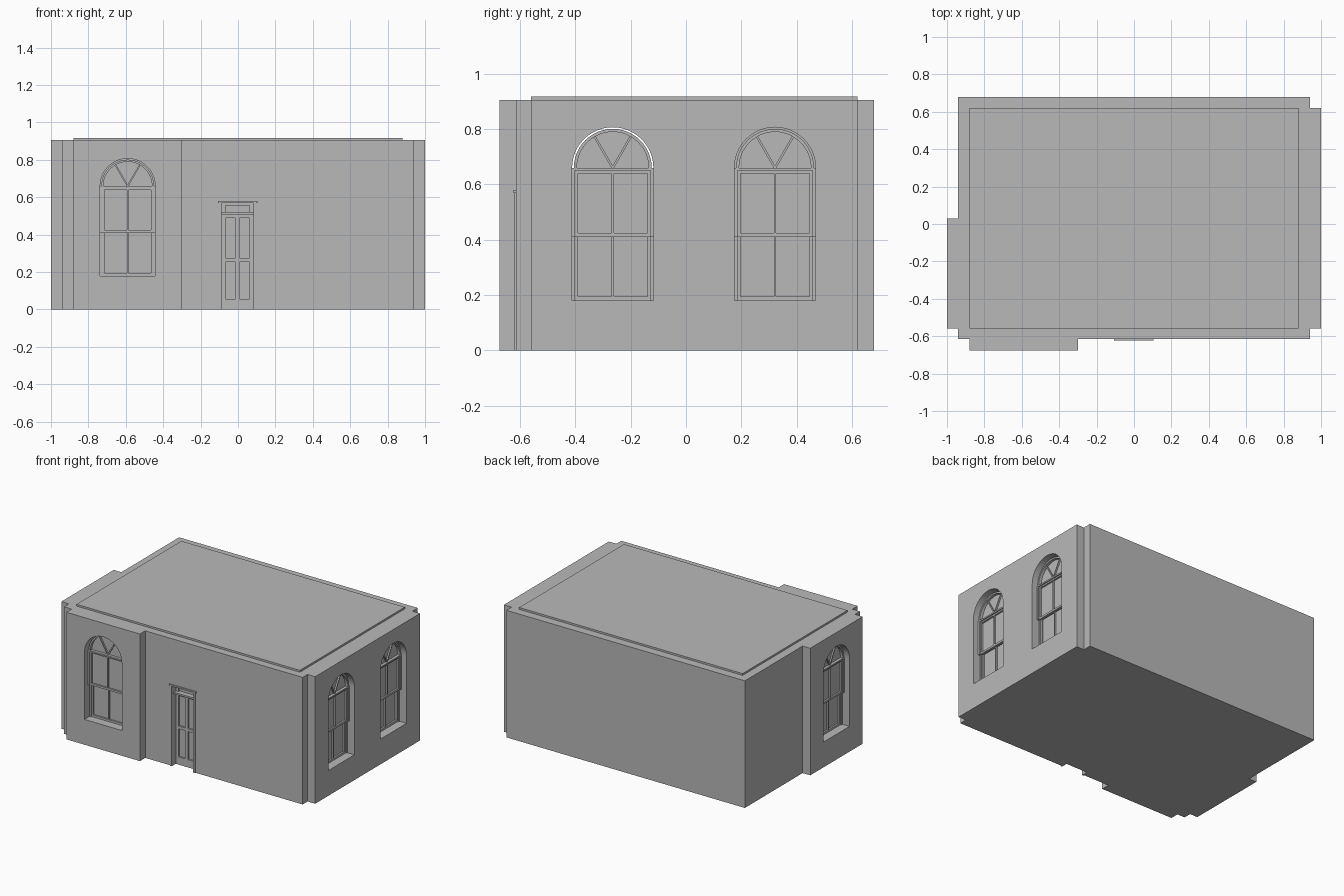
import bpy, bmesh
from math import sin, cos, pi, radians
from mathutils import Matrix

cube = bpy.data.objects.get("Cube")
if cube:
    bpy.data.objects.remove(cube, do_unlink=True)

mat = bpy.data.materials.new("plain grey")
mat.use_nodes = True
GREY = (0.48, 0.485, 0.48, 1)
mat.diffuse_color = GREY
mat.node_tree.nodes["Principled BSDF"].inputs["Base Color"].default_value = GREY


def make_object(name, bm, matrix=Matrix()):
    bmesh.ops.recalc_face_normals(bm, faces=bm.faces)
    mesh = bpy.data.meshes.new(name)
    bm.to_mesh(mesh)
    bm.free()
    mesh.materials.append(mat)
    obj = bpy.data.objects.new(name, mesh)
    obj.matrix_world = matrix
    bpy.context.collection.objects.link(obj)
    return obj


def add_prism(bm, base, offset):
    """Extrude a closed 3D outline along an offset."""
    face = bm.faces.new([bm.verts.new(p) for p in base])
    out = bmesh.ops.extrude_face_region(bm, geom=[face], use_keep_orig=True)
    moved = [g for g in out["geom"] if isinstance(g, bmesh.types.BMVert)]
    bmesh.ops.translate(bm, verts=moved, vec=offset)


def panel(bm, outline, near, far):
    """Extrude an x-z outline from depth near to depth far."""
    add_prism(bm, [(x, near, z) for x, z in outline], (0, far - near, 0))


def block(bm, x0, x1, z0, z1, near, far):
    panel(bm, [(x0, z0), (x1, z0), (x1, z1), (x0, z1)], near, far)


def arc(radius, steps=24):
    return [(radius * cos(pi * i / steps), SPRING + radius * sin(pi * i / steps))
            for i in range(steps + 1)]


def cut(target, cutter):
    mod = target.modifiers.new("cut", "BOOLEAN")
    mod.operation = "DIFFERENCE"
    mod.solver = "EXACT"
    mod.object = cutter
    bpy.context.view_layer.objects.active = target
    bpy.ops.object.modifier_apply(modifier=mod.name)
    bpy.data.objects.remove(cutter, do_unlink=True)


SILL, SPRING, HALF, WALL_TOP = 0.18, 0.66, 0.147, 0.905

# Stepped wall block
footprint = [(-0.94, 0.68), (0.94, 0.68), (0.94, 0.62), (1, 0.62), (1, -0.56),
             (0.94, -0.56), (0.94, -0.615), (-0.3, -0.615), (-0.3, -0.675),
             (-0.88, -0.675), (-0.88, -0.615), (-0.94, -0.615), (-0.94, -0.56),
             (-1, -0.56), (-1, 0.03), (-0.94, 0.03)]
bm = bmesh.new()
add_prism(bm, [(x, y, 0) for x, y in footprint], (0, 0, WALL_TOP))
walls = make_object("walls", bm)

# Hollow room
bm = bmesh.new()
block(bm, -0.88, 0.88, 0.02, 0.88, -0.55, 0.62)
cut(walls, make_object("room_cutter", bm))

# Raised roof slab
bm = bmesh.new()
block(bm, -0.88, 0.88, WALL_TOP - 0.01, 0.918, -0.56, 0.62)
make_object("roof_slab", bm)


def window(name, x, y, angle):
    place = Matrix.Translation((x, y, 0)) @ Matrix.Rotation(radians(angle), 4, "Z")
    # Arched opening
    bm = bmesh.new()
    panel(bm, [(-HALF, SILL), (HALF, SILL)] + arc(HALF), -0.05, 0.16)
    cut(walls, make_object("window_cutter", bm, place))

    # Fanlight with two radiating bars
    bm = bmesh.new()
    panel(bm, arc(0.141) + arc(0.13)[::-1], 0.04, 0.075)
    panel(bm, arc(0.132), 0.06, 0.066)
    for turn in (60, 120):
        a = radians(turn)
        dx, dz = 0.004 * sin(a), 0.004 * cos(a)
        ex, ez = 0.132 * cos(a), SPRING + 0.132 * sin(a)
        panel(bm, [(dx, SPRING - dz), (ex + dx, ez - dz),
                   (ex - dx, ez + dz), (-dx, SPRING + dz)], 0.05, 0.062)
    make_object(name + "_fanlight", bm, place)

    # Transom and side jambs
    bm = bmesh.new()
    block(bm, -HALF, HALF, SPRING - 0.01, SPRING, 0.04, 0.08)
    for s in (-1, 1):
        block(bm, s * HALF, s * 0.136, 0.41, SPRING - 0.01, 0.04, 0.08)
        block(bm, s * HALF, s * 0.136, SILL, 0.41, 0.055, 0.09)
    make_object(name + "_frame", bm, place)

    # Upper and lower sashes, each with a central bar
    for part, low, high, depth in (("upper", 0.41, SPRING - 0.01, 0.048),
                                   ("lower", SILL, 0.425, 0.062)):
        bm = bmesh.new()
        block(bm, -HALF, HALF, low, high, depth + 0.012, depth + 0.018)
        block(bm, -0.137, 0.137, low, low + 0.014, depth, depth + 0.013)
        block(bm, -0.137, 0.137, high - 0.01, high, depth, depth + 0.013)
        block(bm, -0.004, 0.004, low, high, depth, depth + 0.013)
        for s in (-1, 1):
            block(bm, s * 0.137, s * 0.125, low, high, depth, depth + 0.013)
        make_object(name + "_" + part + "_sash", bm, place)


window("front_window", -0.59, -0.675, 0)
window("side_window_front", 1, -0.265, 90)
window("side_window_back", 1, 0.322, 90)
window("far_side_window", -1, -0.265, -90)

# Door opening
L, R, DOOR_TOP = -0.09, 0.085, 0.57
bm = bmesh.new()
block(bm, L, R, -0.05, DOOR_TOP, -0.7, -0.545)
cut(walls, make_object("door_cutter", bm))

# Door casing with a cap
bm = bmesh.new()
block(bm, L - 0.01, L + 0.003, 0, DOOR_TOP, -0.622, -0.57)
block(bm, R - 0.003, R + 0.01, 0, DOOR_TOP, -0.622, -0.57)
block(bm, L - 0.018, R + 0.018, DOOR_TOP, 0.58, -0.624, -0.61)
make_object("door_casing", bm)

# Door leaves: a back panel with raised rails and stiles
bm = bmesh.new()
block(bm, L, R, 0, DOOR_TOP, -0.563, -0.545)
for z0, z1 in ((0, 0.055), (0.255, 0.275), (0.49, 0.508), (0.555, DOOR_TOP)):
    block(bm, L, R, z0, z1, -0.576, -0.56)
mid = (L + R) / 2
for x in (L + 0.012, R - 0.012):
    block(bm, x - 0.012, x + 0.012, 0, DOOR_TOP, -0.576, -0.56)
block(bm, mid - 0.01, mid + 0.01, 0, 0.51, -0.576, -0.56)
make_object("door", bm)

# Transom bar over the door
bm = bmesh.new()
block(bm, L, R, 0.508, 0.52, -0.6, -0.56)
make_object("door_transom", bm)
